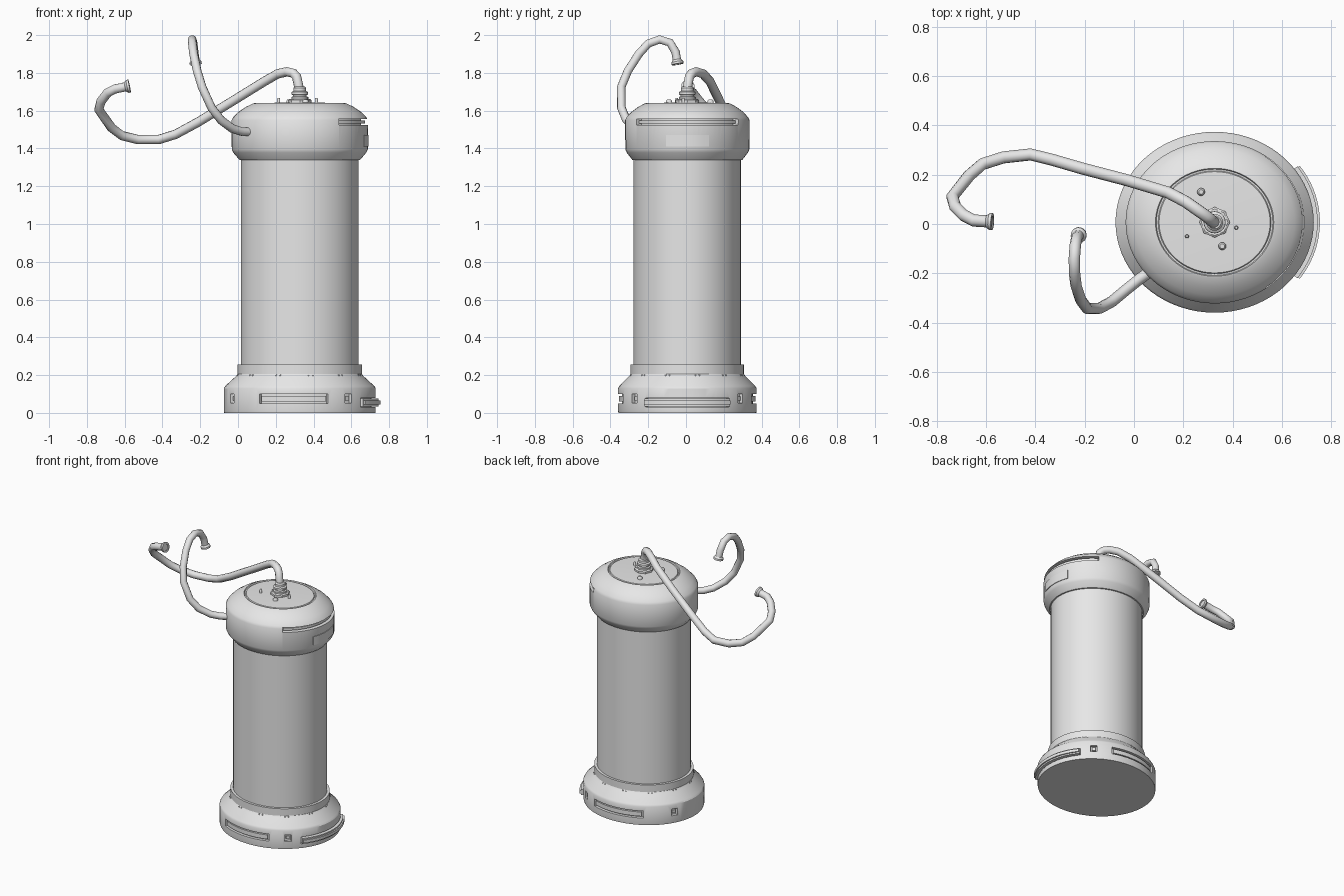
import bpy, bmesh, math
from mathutils import Vector

cube = bpy.data.objects.get("Cube")
if cube:
    bpy.data.objects.remove(cube, do_unlink=True)

CENTRE = (0.327, 0.007)   # axis of the canister
SQUASH = 0.912            # the canister is slightly oval in y

grey = bpy.data.materials.new("plain_grey")
grey.use_nodes = True
grey.diffuse_color = (0.8, 0.8, 0.8, 1)
grey.node_tree.nodes["Principled BSDF"].inputs["Base Color"].default_value = (0.8, 0.8, 0.8, 1)


def activate(obj):
    bpy.ops.object.select_all(action='DESELECT')
    obj.select_set(True)
    bpy.context.view_layer.objects.active = obj


def finish(name, bm, angle=30):
    bmesh.ops.recalc_face_normals(bm, faces=bm.faces)
    mesh = bpy.data.meshes.new(name)
    bm.to_mesh(mesh)
    bm.free()
    mesh.materials.append(grey)
    obj = bpy.data.objects.new(name, mesh)
    bpy.context.collection.objects.link(obj)
    activate(obj)
    bpy.ops.object.shade_smooth_by_angle(angle=math.radians(angle))
    return obj


def lathe(name, profile, segs=72, centre=CENTRE, squash=SQUASH, angle=30):
    """Closed solid turned from (radius, z) pairs."""
    bm = bmesh.new()
    rings = []
    for r, z in profile:
        steps = [2 * math.pi * i / segs for i in range(segs)]
        rings.append([bm.verts.new((centre[0] + r * math.cos(a),
                                    centre[1] + r * squash * math.sin(a), z)) for a in steps])
    for low, high in zip(rings, rings[1:]):
        for i in range(segs):
            j = (i + 1) % segs
            bm.faces.new((low[i], low[j], high[j], high[i]))
    bm.faces.new(rings[0])
    bm.faces.new(rings[-1])
    return finish(name, bm, angle)


def arcs(name, specs):
    """Curved blocks following the oval wall: (mid angle, half angle, r0, r1, z0, z1)."""
    bm = bmesh.new()
    for mid, half, r0, r1, z0, z1 in specs:
        n = max(2, int(half / 2))
        rows = []
        for i in range(n + 1):
            a = math.radians(mid - half + 2 * half * i / n)
            rows.append([bm.verts.new((CENTRE[0] + r * math.cos(a),
                                       CENTRE[1] + r * SQUASH * math.sin(a), z))
                         for r, z in ((r0, z0), (r1, z0), (r1, z1), (r0, z1))])
        for p, q in zip(rows, rows[1:]):
            for k in range(4):
                m = (k + 1) % 4
                bm.faces.new((p[k], p[m], q[m], q[k]))
        bm.faces.new(rows[0])
        bm.faces.new(rows[-1])
    return finish(name, bm)


def carve(obj, specs):
    cutter = arcs("cutter", specs)
    cutter.hide_render = True
    mod = obj.modifiers.new("slots", 'BOOLEAN')
    mod.operation = 'DIFFERENCE'
    mod.solver = 'EXACT'
    mod.object = cutter
    activate(obj)
    bpy.ops.object.modifier_apply(modifier=mod.name)
    bpy.data.objects.remove(cutter, do_unlink=True)
    activate(obj)
    bpy.ops.object.shade_smooth_by_angle(angle=math.radians(30))


def hose(name, points, radius):
    """Bent hose with a flanged open end at its last point."""
    curve = bpy.data.curves.new(name, 'CURVE')
    curve.dimensions = '3D'
    curve.bevel_depth = radius
    curve.bevel_resolution = 3
    curve.use_fill_caps = True
    spline = curve.splines.new('POLY')
    spline.points.add(len(points) - 1)
    for point, co in zip(spline.points, points):
        point.co = (*co, 1)
    curve.materials.append(grey)
    obj = bpy.data.objects.new(name, curve)
    bpy.context.collection.objects.link(obj)
    activate(obj)
    bpy.ops.object.convert(target='MESH')
    bpy.ops.object.shade_smooth_by_angle(angle=math.radians(50))
    end = Vector(points[-1])
    aim = end - Vector(points[-2])
    r = radius
    flange = lathe(name + "_flange", [(r, -0.02), (r * 1.4, -0.008), (r * 1.4, 0.004),
                                      (r * 0.9, 0.004), (r * 0.85, -0.008)], 16, (0, 0), 1)
    flange.rotation_mode = 'QUATERNION'
    flange.rotation_quaternion = aim.to_track_quat('Z', 'Y')
    flange.location = end


# Base with recessed slots and square ports
base = lathe("base", [(0.40, 0), (0.402, 0.01), (0.402, 0.13), (0.395, 0.142), (0.337, 0.195),
                      (0.33, 0.205), (0.33, 0.255), (0.312, 0.255)])
slots, bars = [], []
for side in (1, -1):
    slots.append((side * 95, 27, 0.38, 0.45, 0.05, 0.10))
    bars.append((side * 95, 25.5, 0.37, 0.397, 0.06, 0.09))
    for angle in (50, 153):
        slots.append((side * angle, 3.2, 0.38, 0.45, 0.053, 0.10))
        bars.append((side * angle, 1.8, 0.37, 0.392, 0.066, 0.088))
slots.append((0, 37, 0.38, 0.45, 0.03, 0.08))
carve(base, slots)
arcs("base_inserts", bars)
arcs("base_bumper", [(0, 36.5, 0.37, 0.418, 0.035, 0.075), (0, 36, 0.41, 0.427, 0.045, 0.066)])
arcs("collar_screws", [(30 * i + 10 + d, 0.5, 0.325, 0.336, 0.194, 0.203)
                       for i in range(12) for d in (-2, 2)])

# Main cylinder
lathe("body", [(0.312, 0.25), (0.312, 1.345)])

# Cap with a long slit and a raised panel
cap = lathe("cap", [(0.31, 1.338), (0.32, 1.34), (0.352, 1.378), (0.36, 1.395), (0.361, 1.55),
                    (0.352, 1.566), (0.325, 1.593), (0.285, 1.62), (0.248, 1.638), (0.24, 1.64),
                    (0.236, 1.633), (0.229, 1.633), (0.225, 1.639), (0.1, 1.643)])
carve(cap, [(0, 55, 0.325, 0.42, 1.525, 1.557)])
arcs("cap_slit_bar", [(0, 54, 0.31, 0.345, 1.532, 1.549)])
arcs("cap_panel", [(0, 20, 0.35, 0.3645, 1.41, 1.47)])

# Hose fitting: stacked nut and rings
lathe("fitting_nut", [(0.062, 1.635), (0.062, 1.656), (0.054, 1.662)], 8, squash=1)
lathe("fitting_neck", [(0.045, 1.65), (0.045, 1.672), (0.036, 1.676), (0.036, 1.682),
                       (0.044, 1.686), (0.044, 1.698), (0.034, 1.704), (0.034, 1.72),
                       (0.026, 1.728)], 20, squash=1)

# Small knobs and pins on the lid
for i, (x, y, r, top) in enumerate([(0.272, 0.13, 0.016, 1.66), (0.358, -0.09, 0.016, 1.66),
                                    (0.415, -0.015, 0.008, 1.668), (0.215, -0.05, 0.008, 1.668)]):
    lathe(f"lid_knob_{i + 1}", [(r, 1.63), (r, top - r / 2), (r * 0.6, top)], 12, (x, y), 1, 50)

# Hoses
hose("top_hose", [(0.327, 0.007, 1.69), (0.32, 0.01, 1.735), (0.31, 0.018, 1.78),
                  (0.293, 0.032, 1.798), (0.26, 0.055, 1.806), (0.21, 0.09, 1.795),
                  (0.14, 0.127, 1.755), (-0.03, 0.178, 1.65), (-0.21, 0.225, 1.54),
                  (-0.33, 0.26, 1.475), (-0.42, 0.282, 1.447), (-0.53, 0.27, 1.447),
                  (-0.615, 0.243, 1.468), (-0.67, 0.195, 1.51), (-0.737, 0.11, 1.605),
                  (-0.725, 0.07, 1.65), (-0.69, 0.035, 1.695), (-0.65, 0.014, 1.715),
                  (-0.578, 0.01, 1.73)], 0.025)
hose("side_hose", [(0.07, -0.19, 1.487), (0.02, -0.225, 1.489), (-0.03, -0.265, 1.505),
                   (-0.09, -0.315, 1.55), (-0.14, -0.342, 1.615), (-0.19, -0.343, 1.725),
                   (-0.216, -0.308, 1.81), (-0.235, -0.25, 1.90), (-0.241, -0.20, 1.955),
                   (-0.242, -0.14, 1.977), (-0.238, -0.085, 1.96), (-0.232, -0.055, 1.91),
                   (-0.224, -0.045, 1.85)], 0.023)
